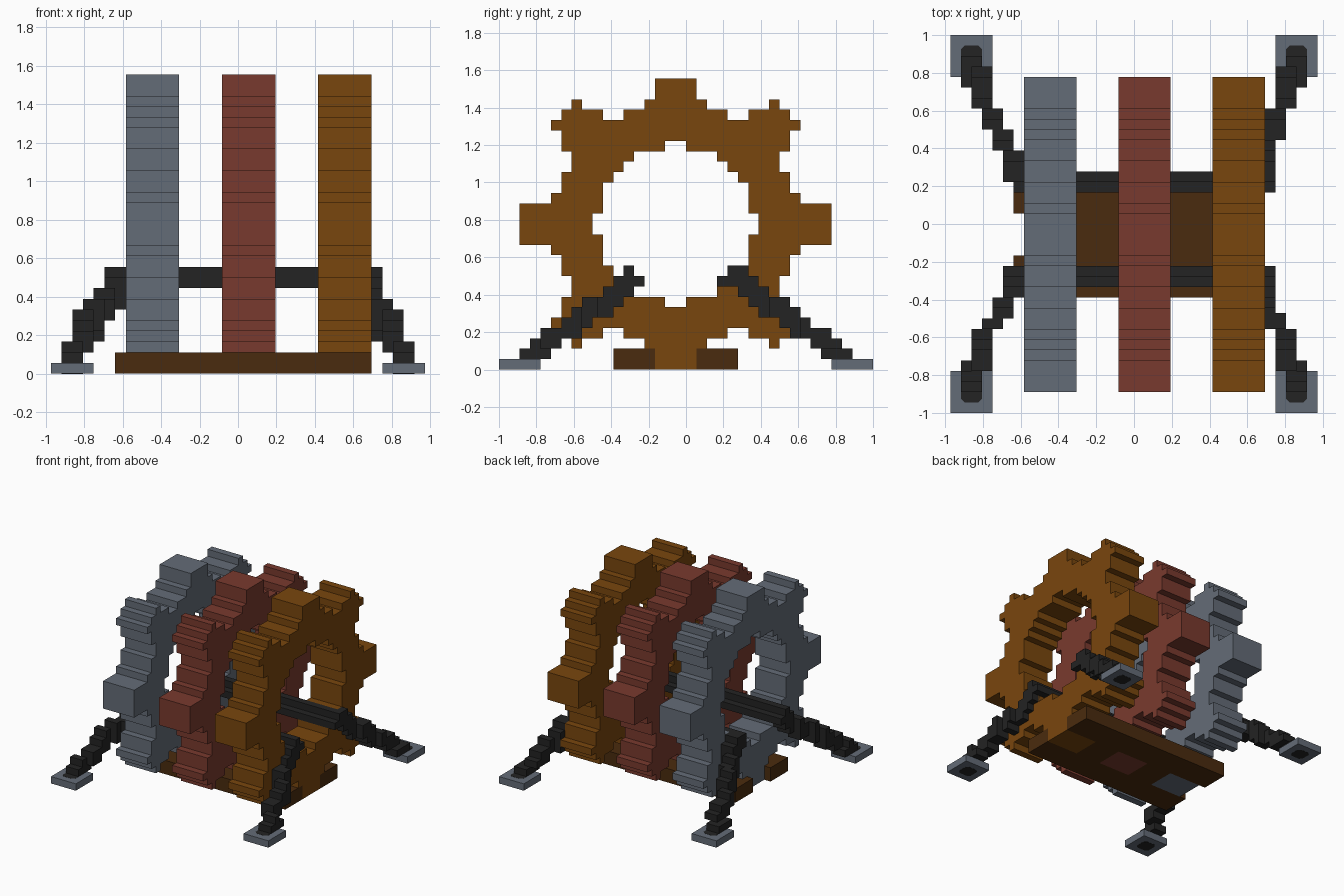
import bpy, bmesh
from mathutils import Vector

cube = bpy.data.objects.get("Cube")
if cube:
    bpy.data.objects.remove(cube, do_unlink=True)

V = 1 / 18  # one block


def material(name, hex_code):
    srgb = [int(hex_code[i:i + 2], 16) / 255 for i in (0, 2, 4)]
    lin = [c / 12.92 if c <= 0.04045 else ((c + 0.055) / 1.055) ** 2.4 for c in srgb]
    m = bpy.data.materials.new(name)
    m.use_nodes = True
    m.diffuse_color = (*lin, 1)
    m.node_tree.nodes["Principled BSDF"].inputs["Base Color"].default_value = (*lin, 1)
    return m


STEEL = material("steel_grey", "646c77")
RED = material("brick_red", "793a2e")
BROWN = material("warm_brown", "79460d")
DARK = material("dark_brown", "4a2b0e")
BLACK = material("charcoal", "232323")


def finish(bm, name, mat):
    bmesh.ops.recalc_face_normals(bm, faces=bm.faces)
    bmesh.ops.scale(bm, vec=(V, V, V), verts=bm.verts)
    me = bpy.data.meshes.new(name)
    bm.to_mesh(me)
    bm.free()
    me.materials.append(mat)
    ob = bpy.data.objects.new(name, me)
    bpy.context.collection.objects.link(ob)
    return ob


def add_box(bm, x0, x1, y0, y1, z0, z1):
    verts = bmesh.ops.create_cube(bm, size=1)["verts"]
    for v in verts:
        v.co = Vector((x0 + (v.co.x + .5) * (x1 - x0),
                       y0 + (v.co.y + .5) * (y1 - y0),
                       z0 + (v.co.z + .5) * (z1 - z0)))
    return verts


def boxes(name, mat, items):
    bm = bmesh.new()
    for b in items:
        add_box(bm, *b)
    return finish(bm, name, mat)


# Quarter profiles of the stepped ring, from the top round to the side
OUTER = [(2, 14), (2, 12), (3, 12), (3, 11), (5, 11), (5, 10), (7, 10), (7, 11),
         (9, 11), (9, 12), (10, 12), (10, 11), (11, 11), (11, 10), (12, 10), (12, 9),
         (11, 9), (11, 7), (10, 7), (10, 5), (11, 5), (11, 3), (12, 3), (12, 2), (15, 2)]
INNER = [(1, 8), (1, 7), (4, 7), (4, 6), (5, 6), (5, 5), (6, 5), (6, 4), (7, 4), (7, 1), (8, 1)]


def full_loop(q):
    half = q + [(u, -v) for u, v in reversed(q)]
    return half + [(-u, v) for u, v in reversed(half)]


def gear(name, mat, x0, x1):
    bm = bmesh.new()
    edges = []
    for q in (OUTER, INNER):
        vs = [bm.verts.new((x0, u - 1, v + 14)) for u, v in full_loop(q)]
        edges += [bm.edges.new((vs[i - 1], vs[i])) for i in range(len(vs))]
    bmesh.ops.triangle_fill(bm, edges=edges, use_beauty=True, normal=(-1, 0, 0))
    ext = bmesh.ops.extrude_face_region(bm, geom=bm.faces[:], use_keep_orig=True)
    moved = [g for g in ext["geom"] if isinstance(g, bmesh.types.BMVert)]
    bmesh.ops.translate(bm, vec=(x1 - x0, 0, 0), verts=moved)
    finish(bm, name, mat)


gear("right_gear", STEEL, -10.5, -5.5)
gear("middle_gear", RED, -1.5, 3.5)
gear("left_gear", BROWN, 7.5, 12.5)

# Base: two long planks with filler blocks between the lowest teeth
boxes("base", DARK, [(-11.5, 12.5, -7, -3, 0, 2), (-11.5, 12.5, 1, 5, 0, 2),
                     (-5.5, -1.5, -3, 1, 0, 2), (3.5, 7.5, -3, 1, 0, 2)])

# Axles with a stepped section
boxes("front_axle", BLACK, [(-11.4, 12.6, -6, -4, 8, 9), (-11.4, 12.6, -6, -5, 9, 10)])
boxes("back_axle", BLACK, [(-11.4, 12.6, 3, 5, 8, 9), (-11.4, 12.6, 4, 5, 9, 10)])

# Leg steps: height level, inner and outer distance from the centre line
STEPS = [(1, 13, 16), (2, 12, 15), (3, 10, 14), (4, 9, 12), (5, 7, 11),
         (6, 6, 10), (7, 5, 8), (8, 3, 7), (9, 4, 6)]
# Sideways shift of a leg: distance where it starts, inner x of the two-block width
SHIFT = {("left", "back"): [(3, 11.5), (8, 12.5), (11, 13.5), (15, 14.5)],
         ("left", "front"): [(3, 11.5), (8.5, 12.5), (10, 13.5), (14, 14.5)],
         ("right", "back"): [(3, 9.5), (4, 10.5), (7, 11.5), (9, 12.5), (11, 13.5), (15, 14.5)],
         ("right", "front"): [(3, 10.5), (7, 11.5), (9, 12.5), (10, 13.5), (14, 14.5)]}


def mirrored(b, sx, sy):
    xs = sorted((b[0] * sx, b[1] * sx))
    ys = sorted((b[2] * sy, b[3] * sy))
    return (*xs, *ys, b[4], b[5])


for (side, end), shift in SHIFT.items():
    sx = 1 if side == "left" else -1
    sy = 1 if end == "back" else -1
    leg = []
    for z, lo, hi in STEPS:
        if end == "front" and z >= 8:
            lo += 1
        for i, (start, x) in enumerate(shift):
            stop = shift[i + 1][0] if i + 1 < len(shift) else 17
            a, b = max(lo, start), min(hi, stop)
            if z == 1:  # lowest step sits straight on the foot
                x = 14.5
            if a < b:
                leg.append(mirrored((x, x + 2, a, b, z, z + 1), sx, sy))
    boxes(f"{end}_{side}_leg", BLACK, leg)

    # Foot pad with a chamfered socket running through it
    boxes(f"{end}_{side}_foot", STEEL, [mirrored((13.5, 17.5, 14, 18, 0, 1), sx, sy)])
    bm = bmesh.new()
    add_box(bm, *mirrored((14.5, 16.5, 15, 17, -.02, 1.02), sx, sy))
    upright = [e for e in bm.edges if abs(e.verts[0].co.z - e.verts[1].co.z) > .5]
    bmesh.ops.bevel(bm, geom=upright, offset=.35, segments=1, affect='EDGES')
    finish(bm, f"{end}_{side}_socket", BLACK)
